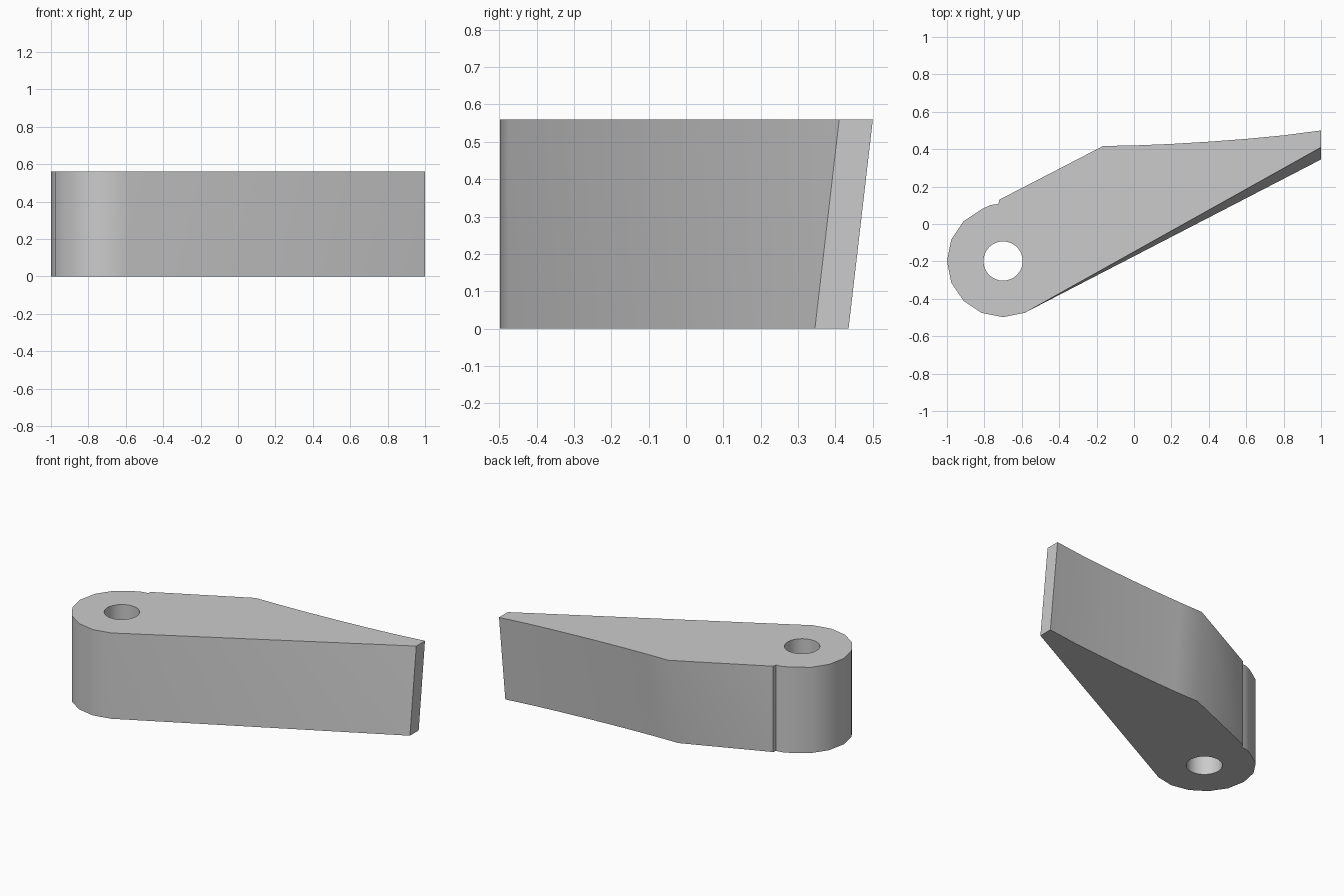
import bpy, bmesh, math

cube = bpy.data.objects.get("Cube")
if cube:
    bpy.data.objects.remove(cube, do_unlink=True)

HEIGHT = 0.56
CENTRE = (-0.70, -0.198)
BOSS_RADIUS = 0.30
HOLE_RADIUS = 0.105
SHARP = math.radians(30)

grey = bpy.data.materials.new("plain grey")
grey.use_nodes = True
colour = (0.6, 0.6, 0.6, 1)
grey.diffuse_color = colour
grey.node_tree.nodes["Principled BSDF"].inputs["Base Color"].default_value = colour


def circle(radius, sides, first=0, count=None):
    """Points on a circle round the pivot, counter-clockwise."""
    step = math.tau / sides
    return [(CENTRE[0] + radius * math.cos(step * i),
             CENTRE[1] + radius * math.sin(step * i))
            for i in range(first, first + (count or sides))]


def wall(bm, top, bottom):
    """Join two closed loops with triangulated sides; return the rim edges."""
    tops = [bm.verts.new((x, y, HEIGHT)) for x, y in top]
    bots = [bm.verts.new((x, y, 0)) for x, y in bottom]
    n = len(tops)
    for i in range(n):
        j = (i + 1) % n
        bm.faces.new((tops[i], bots[i], bots[j]))
        bm.faces.new((tops[i], bots[j], tops[j]))
    return [[bm.edges.get((r[i], r[(i + 1) % n])) for i in range(n)]
            for r in (tops, bots)]


# Blade outline from the tip back to the boss, with the lean of its lower edge
blade = [  # x, y, lower edge shift in x and y
    (1.00, 0.41, 0, -0.065),
    (1.00, 0.50, 0, -0.065),
    (0.80, 0.474, 0, -0.065),
    (0.60, 0.455, -0.005, -0.066),
    (0.40, 0.44, -0.01, -0.067),
    (0.20, 0.428, -0.015, -0.068),
    (0.00, 0.42, -0.02, -0.069),
    (-0.165, 0.417, -0.026, -0.069),
    (-0.72, 0.13, 0, 0),
    (-0.725, 0.107, 0, 0),
    (-0.765, 0.102, 0, 0),
]
# Rounded boss: sixteen-sided arc from behind the notch round to the front
boss = circle(BOSS_RADIUS, 16, 5, 9)
top = [(x, y) for x, y, dx, dy in blade] + boss
bottom = [(x + dx, y + dy) for x, y, dx, dy in blade] + boss
hole = circle(HOLE_RADIUS, 32)

bm = bmesh.new()
outer_rims = wall(bm, top, bottom)
hole_rims = wall(bm, hole, hole)

# Flat caps with the pivot hole left open
for outer, inner in zip(outer_rims, hole_rims):
    bmesh.ops.triangle_fill(bm, edges=outer + inner, use_beauty=True)
bmesh.ops.recalc_face_normals(bm, faces=bm.faces[:])

# Smooth shading with sharp rims and corners
for face in bm.faces:
    face.smooth = True
for edge in bm.edges:
    edge.smooth = edge.calc_face_angle(0) < SHARP

mesh = bpy.data.meshes.new("lever_arm")
bm.to_mesh(mesh)
bm.free()
mesh.materials.append(grey)
lever = bpy.data.objects.new("lever_arm", mesh)
bpy.context.scene.collection.objects.link(lever)
